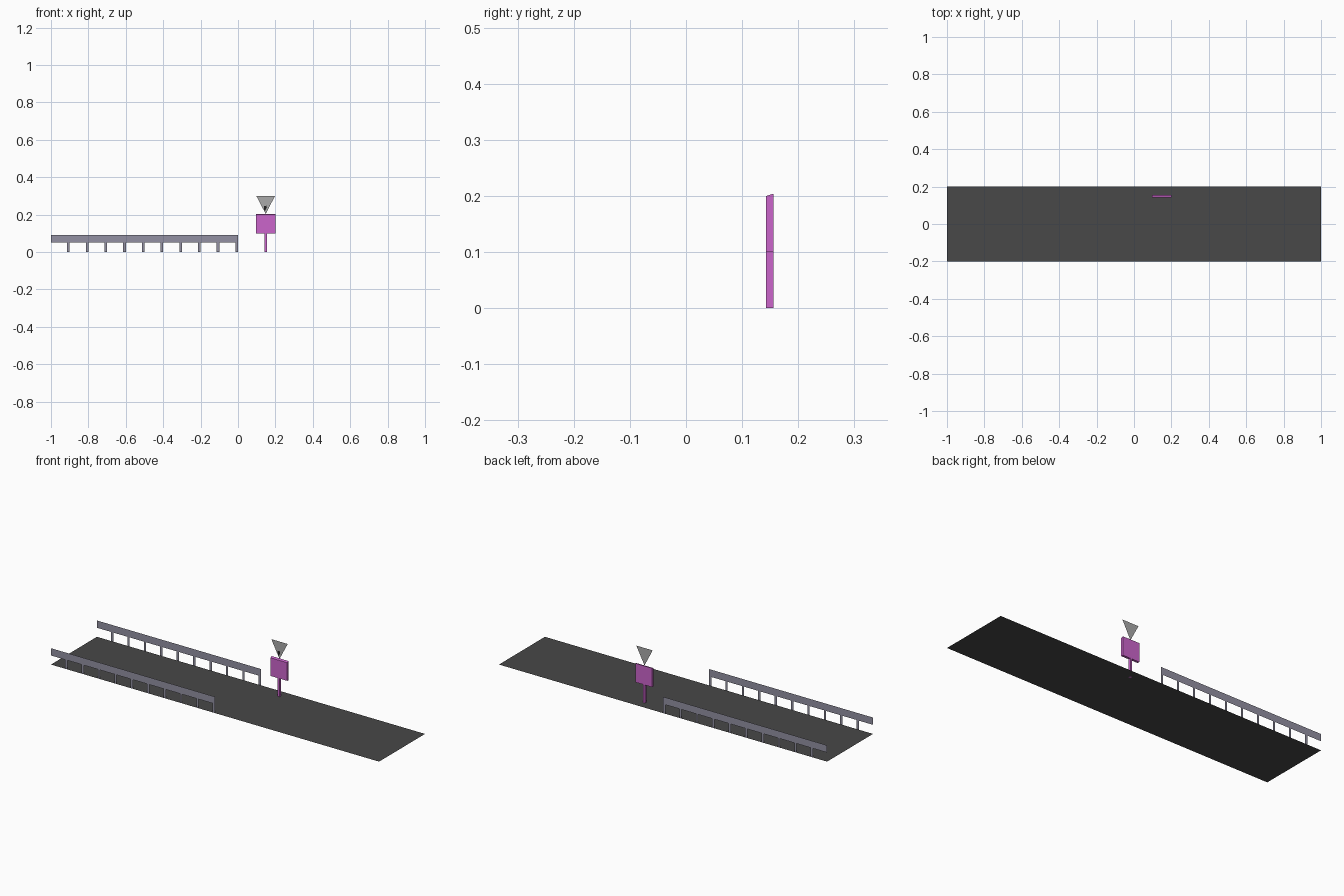
import bpy

if "Cube" in bpy.data.objects:
    bpy.data.objects.remove(bpy.data.objects["Cube"])


def material(name, r, g, b):
    m = bpy.data.materials.new(name)
    m.diffuse_color = (r, g, b, 1)
    m.use_nodes = True
    m.node_tree.nodes["Principled BSDF"].inputs["Base Color"].default_value = m.diffuse_color
    return m


ASPHALT = material("asphalt", 0.065, 0.065, 0.065)
STEEL = material("steel", 0.29, 0.28, 0.36)
PURPLE = material("purple", 0.6, 0.13, 0.6)
GREY = material("sign_grey", 0.4, 0.4, 0.4)
BLACK = material("black", 0.015, 0.015, 0.015)


def build(name, verts, faces, mat):
    mesh = bpy.data.meshes.new(name)
    mesh.from_pydata(verts, [], faces)
    mesh.materials.append(mat)
    obj = bpy.data.objects.new(name, mesh)
    bpy.context.collection.objects.link(obj)
    return obj


def upright(name, outline, y, mat):
    """Flat plate facing -y from an (x, z) outline."""
    return build(name, [(x, y, z) for x, z in outline], [range(len(outline))], mat)


def rect(x0, x1, z0, z1):
    return [(x0, z0), (x1, z0), (x1, z1), (x0, z1)]


def box(name, x0, x1, y0, y1, z0, z1, mat, rise=0):
    """Box whose top slopes up by rise towards the back."""
    verts = [(x, y, z) for y, top in ((y0, z1), (y1, z1 + rise))
             for x, z in rect(x0, x1, z0, top)]
    faces = [(0, 1, 2, 3), (7, 6, 5, 4), (0, 4, 5, 1),
             (1, 5, 6, 2), (2, 6, 7, 3), (3, 7, 4, 0)]
    return build(name, verts, faces, mat)


# Road surface
build("road", [(-1, -0.2, 0), (1, -0.2, 0), (1, 0.2, 0), (-1, 0.2, 0)],
      [(0, 1, 2, 3)], ASPHALT)

# Guard rails on thin flat posts along both edges
for side, y in (("front", -0.2), ("back", 0.2)):
    upright(f"{side}_guard_rail", rect(-1, 0, 0.05, 0.09), y, STEEL)
    for i in range(10):
        x = -0.9 + i * 0.1
        upright(f"{side}_rail_post_{i + 1}", rect(x - 0.014, x, 0, 0.05), y, STEEL)

# Road sign: pole, square board, inverted triangle with a small dark symbol
box("sign_pole", 0.142, 0.154, 0.143, 0.156, 0, 0.1, PURPLE)
box("sign_board", 0.097, 0.2, 0.143, 0.156, 0.1, 0.2, PURPLE, rise=0.004)
upright("sign_triangle", [(0.148, 0.204), (0.198, 0.3), (0.098, 0.3)], 0.15, GREY)
upright("sign_symbol", [(0.14, 0.225), (0.146, 0.222), (0.154, 0.24),
                        (0.152, 0.248), (0.138, 0.246)], 0.148, BLACK)
